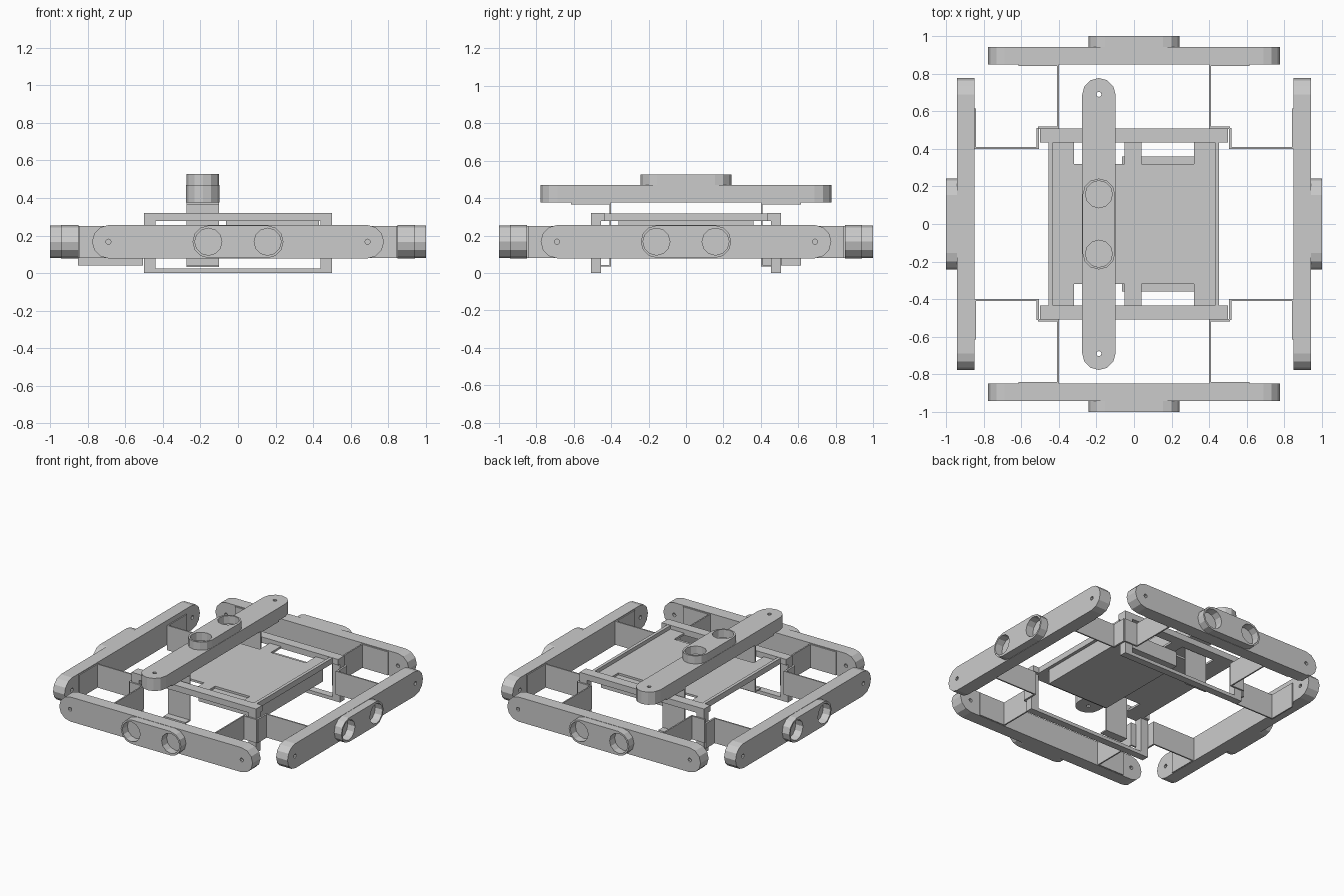
import bpy, bmesh, math
from mathutils import Matrix, Vector

if "Cube" in bpy.data.objects:
    bpy.data.objects.remove(bpy.data.objects["Cube"])


def make_object(name, mesh, matrix=None):
    ob = bpy.data.objects.new(name, mesh)
    bpy.context.collection.objects.link(ob)
    if matrix is not None:
        ob.matrix_world = matrix
    return ob


def boxes(name, specs, matrix=None):
    """One object from boxes given as (x0, x1, y0, y1, z0, z1)."""
    bm = bmesh.new()
    for x0, x1, y0, y1, z0, z1 in specs:
        m = Matrix.Translation(((x0 + x1) / 2, (y0 + y1) / 2, (z0 + z1) / 2))
        m = m @ Matrix.Diagonal((x1 - x0, y1 - y0, z1 - z0, 1))
        bmesh.ops.create_cube(bm, size=1, matrix=m)
    mesh = bpy.data.meshes.new(name)
    bm.to_mesh(mesh)
    bm.free()
    return make_object(name, mesh, matrix)


def stadium(half, r, z0, z1, holes, hole_r, sides):
    """Round-ended plate with through holes along x; returns its mesh."""
    bm = bmesh.new()
    n = 6
    pts = []
    for s in (1, -1):
        for i in range(n + 1):
            a = -math.pi / 2 + math.pi * i / n
            pts.append((s * (half - r + r * math.cos(a)), s * r * math.sin(a)))
    face = bm.faces.new([bm.verts.new((x, y, z0)) for x, y in pts])
    ext = bmesh.ops.extrude_face_region(bm, geom=[face])
    verts = [v for v in ext["geom"] if isinstance(v, bmesh.types.BMVert)]
    bmesh.ops.translate(bm, verts=verts, vec=Vector((0, 0, z1 - z0)))
    bmesh.ops.recalc_face_normals(bm, faces=bm.faces)
    mesh = bpy.data.meshes.new("plate")
    bm.to_mesh(mesh)
    bm.free()
    plate = make_object("plate", mesh)

    bm = bmesh.new()
    for x in holes:
        bmesh.ops.create_cone(bm, cap_ends=True, segments=sides, radius1=hole_r,
                              radius2=hole_r, depth=1,
                              matrix=Matrix.Translation((x, 0, 0)))
    cut_mesh = bpy.data.meshes.new("hole_cutter")
    bm.to_mesh(cut_mesh)
    bm.free()
    cutter = make_object("hole_cutter", cut_mesh)
    cutter.hide_render = True
    mod = plate.modifiers.new("holes", "BOOLEAN")
    mod.object = cutter
    mod.solver = "EXACT"
    dg = bpy.context.evaluated_depsgraph_get()
    result = bpy.data.meshes.new_from_object(plate.evaluated_get(dg))
    bpy.data.objects.remove(plate)
    bpy.data.objects.remove(cutter)
    return result


# Sensor bar: long plate with pin holes, raised boss with two lens holes
bar = stadium(0.777, 0.089, 0, 0.092, (-0.69, 0.69), 0.014, 8)
boss = stadium(0.242, 0.087, 0.092, 0.15, (-0.158, 0.158), 0.072, 12)

face_out = Matrix.Translation((0, -0.85, 0.167)) @ Matrix.Rotation(math.pi / 2, 4, "X")
for name, turn in (("front", 0), ("right", 90), ("back", 180), ("left", -90)):
    rot = Matrix.Rotation(math.radians(turn), 4, "Z")
    make_object(name + "_bar", bar, rot @ face_out)
    make_object(name + "_lens_boss", boss, rot @ face_out)
    # Thin stepped brackets joining each bar to the frame
    for s in (-1, 1):
        z0, z1 = (0.04, 0.22) if (name == "left" and s < 0) else (0.08, 0.25)
        span = lambda a, b: (min(s * a, s * b), max(s * a, s * b))
        boxes(name + "_bracket", [
            (*span(0.4, 0.41), -0.85, -0.505, z0, z1),
            (*span(0.4, 0.615), -0.852, -0.842, z0, z1),
            (*span(0.4, 0.51), -0.518, -0.505, z0, z1)], rot)

# Top bar, lying along y above the tray
top = Matrix.Translation((-0.187, 0, 0.377)) @ Matrix.Rotation(math.pi / 2, 4, "Z")
make_object("top_bar", bar, top)
make_object("top_lens_boss", boss, top)

for s, side in ((-1, "front"), (1, "back")):
    def ys(a, b):
        return min(s * a, s * b), max(s * a, s * b)

    # Upright brackets of the top bar
    boxes("top_bracket_" + side, [
        (-0.275, -0.1, *ys(0.4, 0.41), 0.033, 0.377),
        (-0.275, -0.1, *ys(0.4, 0.615), 0.366, 0.377),
        (-0.275, -0.1, *ys(0.4, 0.46), 0.033, 0.043)])
    # Rectangular end frames
    boxes("frame_" + side, [
        (-0.5, 0.5, *ys(0.435, 0.507), 0.277, 0.32),
        (-0.5, 0.5, *ys(0.455, 0.507), 0, 0.025),
        (-0.5, -0.44, *ys(0.455, 0.507), 0.025, 0.277),
        (0.44, 0.5, *ys(0.455, 0.507), 0.025, 0.277)])

# Tray: raised rim and a floor with four edge slots
tray = [(-0.455, -0.432, -0.45, 0.45, 0.277, 0.318),
        (0.43, 0.453, -0.45, 0.45, 0.277, 0.318),
        (-0.44, 0.44, -0.32, 0.32, 0.277, 0.292)]
for s in (-1, 1):
    y0, y1 = sorted((s * 0.32, s * 0.44))
    for x0, x1 in ((-0.44, -0.32), (-0.05, 0.04), (0.32, 0.44)):
        tray.append((x0, x1, y0, y1, 0.277, 0.292))
boxes("tray", tray)

# Box slung under the tray
boxes("under_tray_box", [(-0.065, 0.43, -0.36, 0.36, 0.17, 0.277)])
